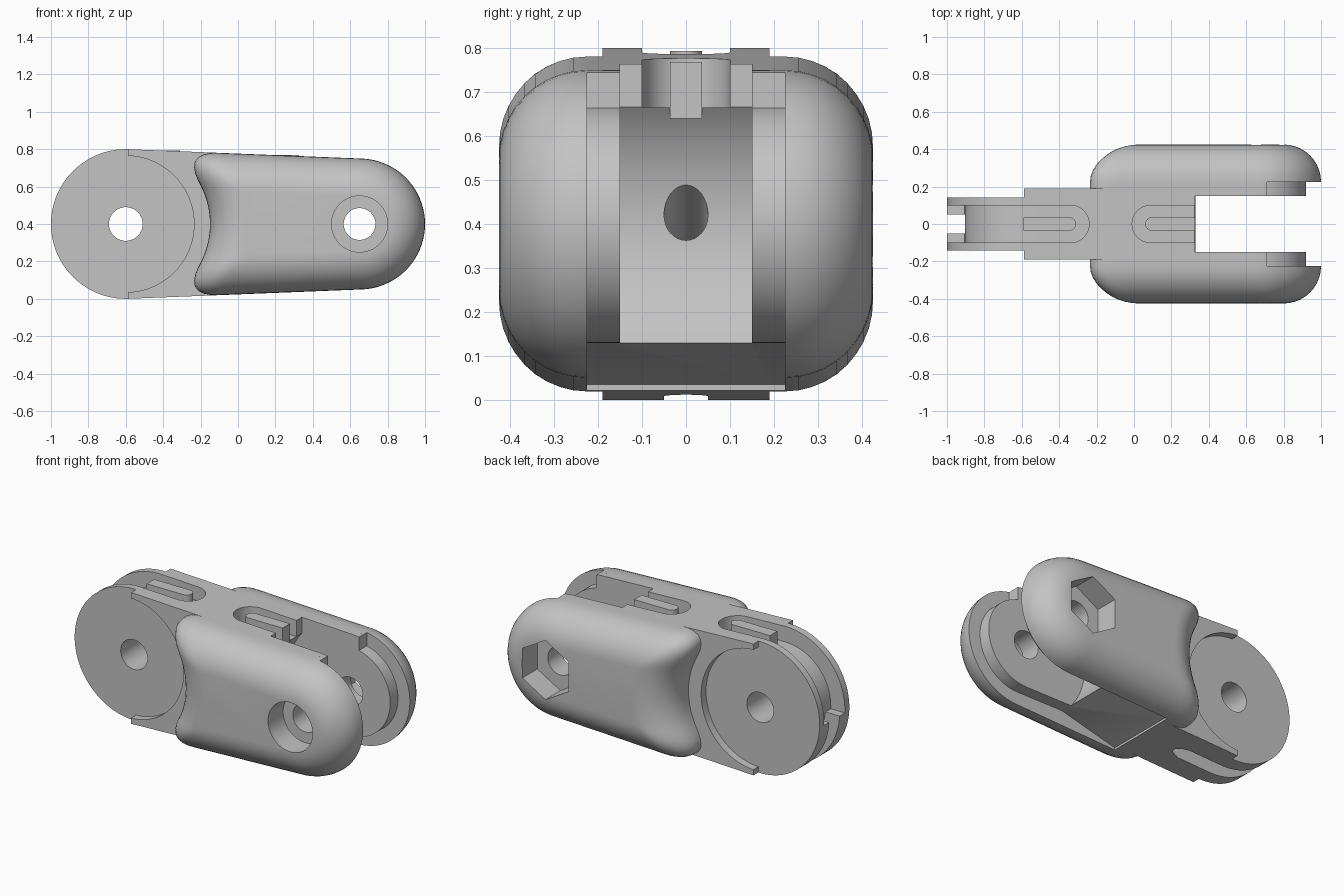
import bpy, bmesh, math
from mathutils import Vector, Matrix

if "Cube" in bpy.data.objects:
    bpy.data.objects.remove(bpy.data.objects["Cube"])

grey = bpy.data.materials.new("light_grey")
grey.diffuse_color = (0.55, 0.55, 0.55, 1)
grey.use_nodes = True
grey.node_tree.nodes["Principled BSDF"].inputs["Base Color"].default_value = grey.diffuse_color

KNUCKLE, R1 = (-0.6, 0.4), 0.4      # tongue pivot
FORK, R2 = (0.65, 0.4), 0.35        # fork pivot
SPAN = FORK[0] - KNUCKLE[0]
B = (R1 - R2) / SPAN
A = math.sqrt(1 - B * B)


def finish(name, bm):
    bmesh.ops.recalc_face_normals(bm, faces=bm.faces[:])
    me = bpy.data.meshes.new(name)
    bm.to_mesh(me)
    bm.free()
    me.materials.append(grey)
    ob = bpy.data.objects.new(name, me)
    bpy.context.scene.collection.objects.link(ob)
    return ob


def loft(name, rings):
    """Closed solid through rings of equal point count."""
    bm = bmesh.new()
    rows = [[bm.verts.new(p) for p in ring] for ring in rings]
    n = len(rows[0])
    for lo, hi in zip(rows, rows[1:]):
        for i in range(n):
            j = (i + 1) % n
            bm.faces.new((lo[i], lo[j], hi[j], hi[i]))
    bm.faces.new(rows[0][::-1])
    bm.faces.new(rows[-1])
    return finish(name, bm)


def prism(name, pts, y0, y1):
    """Side profile (x, z) extruded across y."""
    return loft(name, [[(x, y, z) for x, z in pts] for y in (y0, y1)])


def arc(c, r, a0, a1, n=40):
    return [(c[0] + r * math.cos(math.radians(a0 + (a1 - a0) * i / n)),
             c[1] + r * math.sin(math.radians(a0 + (a1 - a0) * i / n))) for i in range(n + 1)]


def disc(name, c, r, y0, y1, n=64, start=0):
    return prism(name, arc(c, r, start, start + 360, n)[:-1], y0, y1)


def stadium(name, flat_x, tip_x, hw, z0, z1):
    """Plan shape with a square end at flat_x and a round end at tip_x."""
    s = 1 if tip_x > flat_x else -1
    cx = tip_x - s * hw
    pts = [(flat_x, -hw)] + [(cx + s * (x - cx), y) for x, y in arc((cx, 0), hw, -90, 90, 20)]
    pts.append((flat_x, hw))
    return loft(name, [[(x, y, z) for x, y in pts] for z in (z0, z1)])


def cut(target, cutters):
    for c in cutters:
        m = target.modifiers.new("cut", 'BOOLEAN')
        m.operation, m.solver, m.object = 'DIFFERENCE', 'EXACT', c
        bpy.context.view_layer.update()
        dg = bpy.context.evaluated_depsgraph_get()
        me = bpy.data.meshes.new_from_object(target.evaluated_get(dg))
        target.modifiers.clear()
        target.data = me
        bpy.data.objects.remove(c)


def hull_distance(x, z):
    """Signed distance to the tapered capsule outline."""
    ax, lat = x - KNUCKLE[0], abs(z - 0.4)
    k = A * ax - B * lat
    if k < 0:
        return math.hypot(ax, lat) - R1
    if k > A * SPAN:
        return math.hypot(ax - SPAN, lat) - R2
    return A * lat + B * ax - R1


def pad_distance(x, z, k=0.17):
    """Capsule with a round bite around the knuckle and softened horns."""
    a = hull_distance(x, z)
    b = 0.45 - math.hypot(x - KNUCKLE[0], z - KNUCKLE[1])
    return min(-k, max(a, b)) + math.hypot(max(a + k, 0), max(b + k, 0))


def pad_outline(inset, n=144):
    pts = []
    for i in range(n):
        t = 2 * math.pi * i / n
        lo, hi = 0.0, 1.0
        for _ in range(40):
            m = (lo + hi) / 2
            if pad_distance(0.35 + m * math.cos(t), 0.4 + m * math.sin(t)) < -inset:
                lo = m
            else:
                hi = m
        pts.append((0.35 + lo * math.cos(t), 0.4 + lo * math.sin(t)))
    return pts


def recess_cutter():
    # clearance around the fork bosses, running into the sloped stop below
    pts = [(1.3, 1.1), (0.71, 1.1)] + arc(FORK, 0.27, 77.2, -90, 48)
    pts += [(0.33, 0.13), (-0.05, 0.035), (-0.05, -0.1), (1.3, -0.1)]
    return prism("recess_cutter", pts, -0.225, 0.225)


# central link body: tapered capsule
phi = math.degrees(math.acos(B))
body = prism("link_body", arc(KNUCKLE, R1, phi, 360 - phi, 64) + arc(FORK, R2, -phi, phi, 56),
             -0.19, 0.19)

cutters = []
# thinned tongue cheeks
for s in (-1, 1):
    y0, y1 = sorted((s * 0.143, s * 0.4))
    cutters.append(disc("cheek_cutter", KNUCKLE, 0.365, y0, y1, 80))
    cutters.append(prism("cheek_end_cutter",
                         [(-1.2, -0.2), (-0.587, -0.2), (-0.587, 1), (-1.2, 1)], y0, y1))
# fork slot with a concave back wall
cutters.append(prism("slot_cutter", [(1.3, 1.2), (0.325, 1.2)] + arc(FORK, 0.42, 140.7, 220.0)
                     + [(0.33, -0.2), (1.3, -0.2)], -0.15, 0.15))
cutters.append(recess_cutter())
# pivot holes
cutters.append(disc("knuckle_hole_cutter", KNUCKLE, 0.09, -0.5, 0.5))
cutters.append(disc("fork_hole_cutter", FORK, 0.085, -0.6, 0.6))
# wide cord groove over the tongue, narrow one underneath
cutters.append(prism("upper_groove_cutter", [(-1.2, 0.38), (-0.905, 0.38)]
                     + arc(KNUCKLE, 0.305, 180, 90) + [(-0.59, 0.705), (-0.59, 1.1), (-1.2, 1.1)],
                     -0.1, 0.1))
cutters.append(stadium("upper_groove_end_cutter", -0.62, -0.24, 0.1, 0.7045, 1.1))
cutters.append(prism("lower_groove_cutter", [(-1.2, 0.45), (-0.904, 0.45)]
                     + arc(KNUCKLE, 0.304, 180, 270) + [(-0.35, 0.096), (-0.35, -0.2), (-1.2, -0.2)],
                     -0.05, 0.05))
# cord groove above the fork slot
cutters.append(stadium("fork_groove_cutter", 0.5, -0.01, 0.1, 0.665, 1.1))
# slanted cord tunnel from the slot wall to the underside
bm = bmesh.new()
start, end = Vector((0.42, 0, 0.55)), Vector((-0.47, 0, -0.05))
bmesh.ops.create_cone(bm, cap_ends=True, segments=32, radius1=0.05, radius2=0.05,
                      depth=(end - start).length,
                      matrix=Matrix.Translation((start + end) / 2)
                      @ (end - start).to_track_quat('Z', 'Y').to_matrix().to_4x4())
cutters.append(finish("tunnel_cutter", bm))
cut(body, cutters)

# raised rails inside the top grooves
rails = [stadium("tongue_rail", -0.59, -0.31, 0.036, 0.68, 0.793),
         stadium("fork_rail", 0.325, 0.06, 0.036, 0.64, 0.768)]

# rounded fork side pads
steps = 10
rounds = []
for i in range(steps + 1):
    t = math.pi / 2 * i / steps
    rounds.append((0.225 + 0.2 * math.sin(t), pad_outline(0.2 * (1 - math.cos(t)))))
pads = []
for s, name in ((-1, "front_fork_pad"), (1, "back_fork_pad")):
    rings = [[(x, s * y, z) for x, z in pts] for y, pts in [(0.19, rounds[0][1])] + rounds]
    pad = loft(name, rings)
    if s < 0:   # round screw-head seat
        seat = disc("screw_seat_cutter", FORK, 0.15, -0.6, -0.28)
    else:       # hexagonal nut seat
        seat = disc("nut_seat_cutter", FORK, 0.18, 0.28, 0.6, 6, 30)
    cut(pad, [recess_cutter(), disc("pad_hole_cutter", FORK, 0.085, -0.6, 0.6), seat])
    pads.append(pad)

# smooth curved faces, keep machined edges sharp
bpy.ops.object.select_all(action='DESELECT')
for ob in [body] + rails + pads:
    ob.select_set(True)
bpy.context.view_layer.objects.active = body
bpy.ops.object.shade_smooth_by_angle(angle=math.radians(30))
